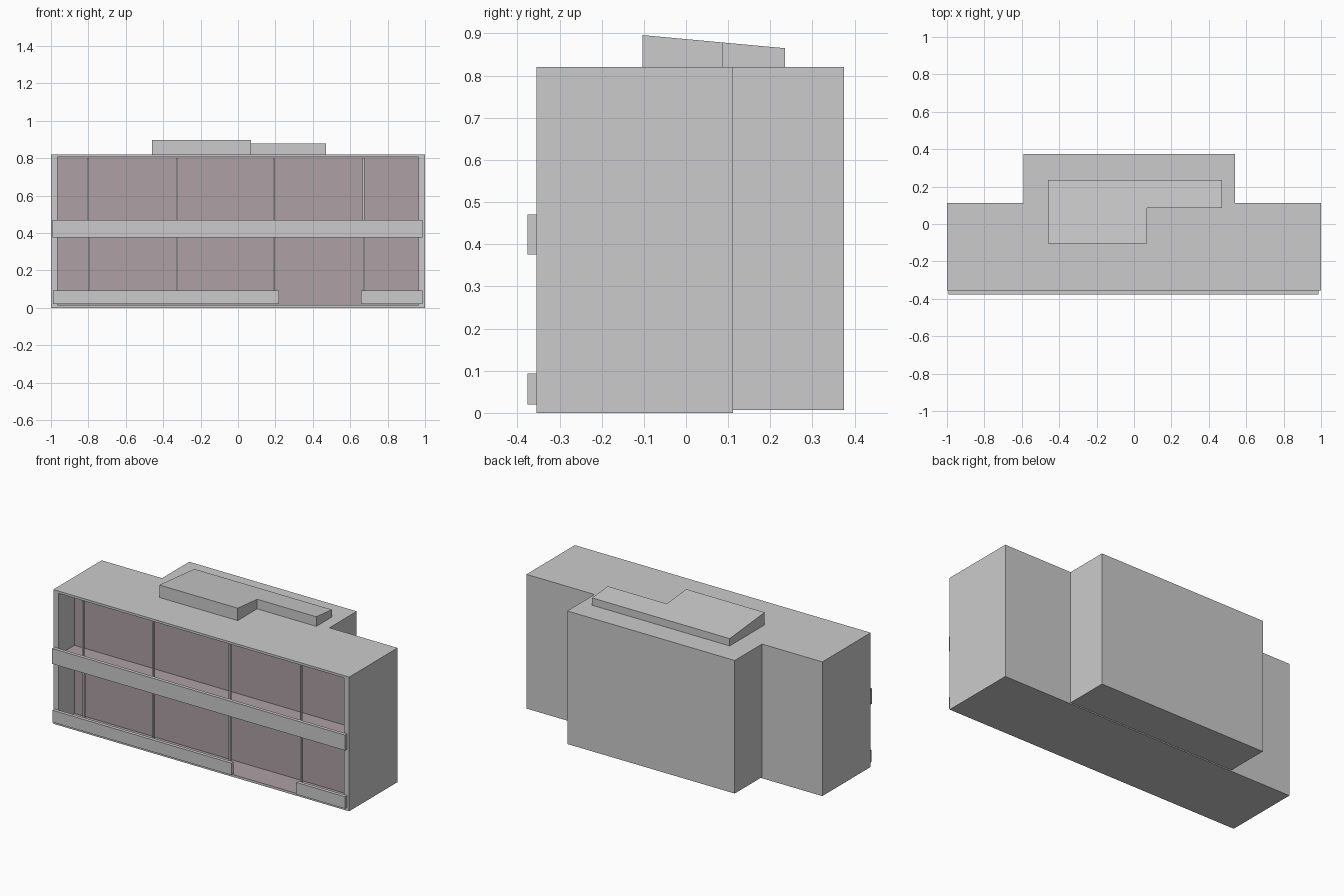
import bpy, bmesh

if "Cube" in bpy.data.objects:
    bpy.data.objects.remove(bpy.data.objects["Cube"])

brown = bpy.data.materials.new("dark_brown")
brown.diffuse_color = (0.42, 0.35, 0.37, 1)
brown.use_nodes = True
brown.node_tree.nodes["Principled BSDF"].inputs["Base Color"].default_value = brown.diffuse_color
grey = bpy.data.materials.new("plain_grey")
grey.diffuse_color = (0.8, 0.8, 0.8, 1)
grey.use_nodes = True
grey.node_tree.nodes["Principled BSDF"].inputs["Base Color"].default_value = grey.diffuse_color


def finish(name, bm, mats=()):
    bmesh.ops.recalc_face_normals(bm, faces=bm.faces)
    me = bpy.data.meshes.new(name)
    bm.to_mesh(me)
    bm.free()
    ob = bpy.data.objects.new(name, me)
    bpy.context.collection.objects.link(ob)
    for m in mats:
        me.materials.append(m)
    return ob


def box_bm(x, y, z):
    bm = bmesh.new()
    bmesh.ops.create_cube(bm, size=1)
    for v in bm.verts:
        v.co = [r[0] if c < 0 else r[1] for c, r in zip(v.co, (x, y, z))]
    return bm


def box(name, x, y, z, mats=()):
    return finish(name, box_bm(x, y, z), mats)


FRONT, RECESS, BACK = -0.355, -0.20, 0.112

# Main block with a recessed front: inset the front face, then push it in
bm = box_bm((-1, 1), (FRONT, BACK), (0, 0.82))
front = min(bm.faces, key=lambda f: f.calc_center_median().y)
bmesh.ops.inset_region(bm, faces=[front], thickness=0.02)
for v in front.verts:
    v.co.x = 0.965 if v.co.x > 0 else -0.965
ext = bmesh.ops.extrude_discrete_faces(bm, faces=[front])
wall = ext["faces"][0]
for v in wall.verts:
    v.co.y = RECESS
wall.material_index = 1
for e in wall.edges:  # recess floor is brown too
    if all(v.co.z < 0.1 for v in e.verts):
        for f in e.link_faces:
            f.material_index = 1
finish("main_block", bm, (grey, brown))

# Rear wing, slightly off the ground
box("rear_wing", (-0.592, 0.54), (BACK, 0.375), (0.007, 0.82))

# Upper floor slab
box("upper_floor", (-0.965, 0.965), (FRONT, RECESS), (0.375, 0.43), (brown,))

# Front mullions on both storeys
for storey, xs, z in (("lower", (-0.796, -0.326, 0.191, 0.674), (0.02, 0.375)),
                      ("upper", (-0.802, -0.326, 0.191, 0.671), (0.43, 0.80))):
    for i, x in enumerate(xs):
        box(f"{storey}_mullion_{i + 1}", (x - 0.005, x + 0.005),
            (FRONT, FRONT + 0.012), z)

# Parapet bands, the lower one broken by the entrance
for name, x, z in (("upper_parapet", (-0.993, 0.986), (0.376, 0.47)),
                   ("lower_parapet_left", (-0.99, 0.218), (0.02, 0.093)),
                   ("lower_parapet_right", (0.657, 0.986), (0.02, 0.093))):
    box(name, x, (-0.376, FRONT), z)

# L-shaped roof house with a top sloping down to the rear
bm = bmesh.new()
outline = [(-0.46, -0.103), (0.07, -0.103), (0.07, 0.085),
           (0.47, 0.085), (0.47, 0.235), (-0.46, 0.235)]
base = bm.faces.new([bm.verts.new((x, y, 0.82)) for x, y in outline])
top = bmesh.ops.extrude_face_region(bm, geom=[base], use_keep_orig=True)
for v in top["geom"]:
    if isinstance(v, bmesh.types.BMVert):
        v.co.z = 0.896 - (v.co.y + 0.103) * 0.092
finish("roof_house", bm)
